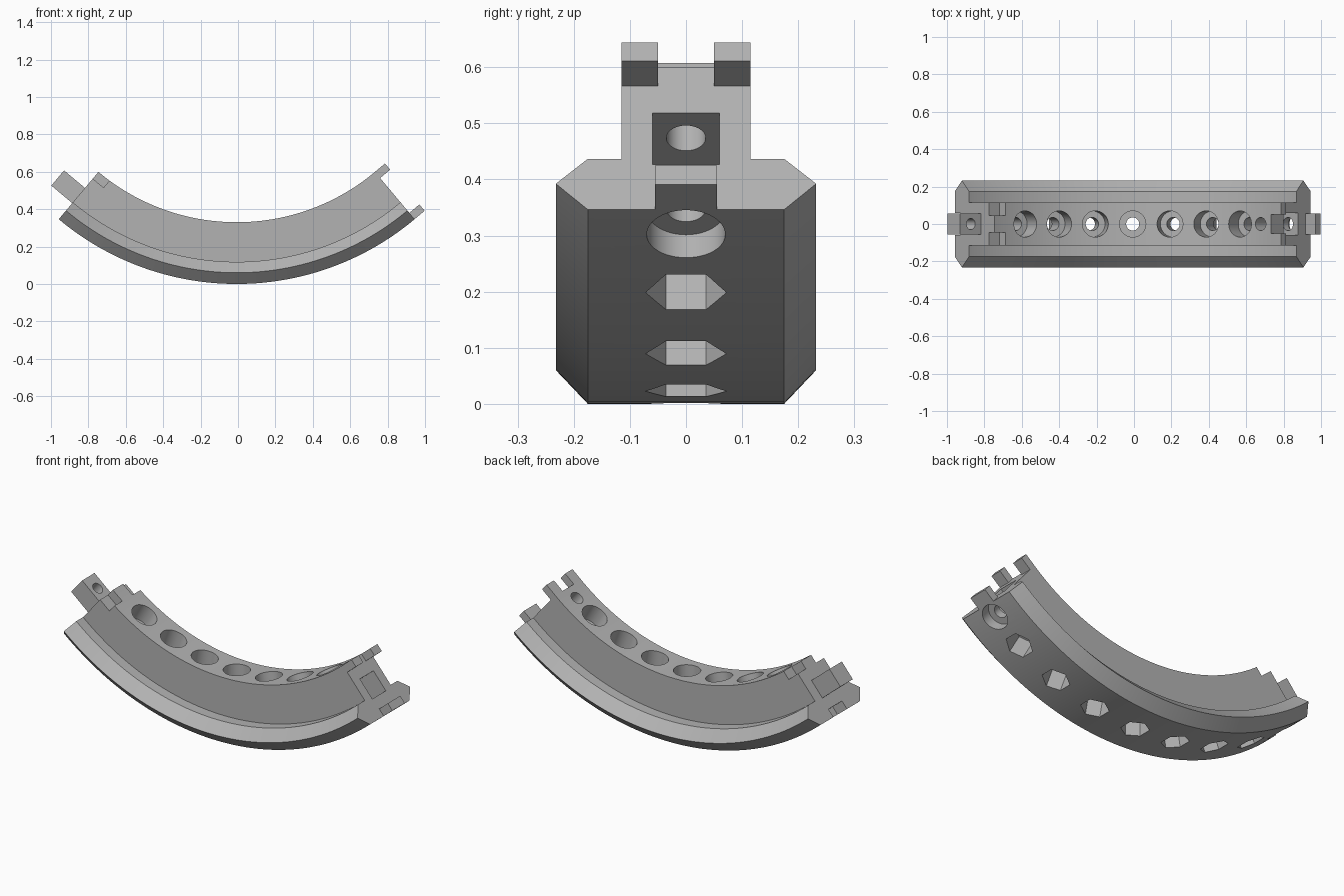
import bpy, bmesh
from math import radians, sin, cos
from mathutils import Matrix, Vector

if "Cube" in bpy.data.objects:
    bpy.data.objects.remove(bpy.data.objects["Cube"])

OUTER, INNER, END = 1.48, 1.15, 40      # arc radii and half angle
CENTRE = Vector((-0.007, 0, OUTER))

grey = bpy.data.materials.new("matte_grey")
grey.use_nodes = True
grey.diffuse_color = (0.45, 0.45, 0.45, 1)
grey.node_tree.nodes["Principled BSDF"].inputs["Base Color"].default_value = (0.45, 0.45, 0.45, 1)


def frame(angle):
    """Local frame on the arc: x along it, z towards the centre."""
    return Matrix.Translation(CENTRE) @ Matrix.Rotation(-radians(angle), 4, 'Y')


def finish(name, bm):
    bmesh.ops.recalc_face_normals(bm, faces=bm.faces)
    mesh = bpy.data.meshes.new(name)
    bm.to_mesh(mesh)
    bm.free()
    mesh.materials.append(grey)
    ob = bpy.data.objects.new(name, mesh)
    bpy.context.collection.objects.link(ob)
    return ob


def block(name, angle, t, y, r):
    """Box given by ranges along the arc, across it and in radius."""
    bm = bmesh.new()
    bmesh.ops.create_cube(bm, size=1)
    size = Vector((t[1] - t[0], y[1] - y[0], r[1] - r[0]))
    mid = Vector((sum(t), sum(y), -sum(r))) / 2
    bm.transform(frame(angle) @ Matrix.Translation(mid) @ Matrix.Diagonal(size).to_4x4())
    return finish(name, bm)


def bore(name, angle, radius, r0, r1, t=0, sides=48):
    """Radial cylinder or prism with a corner pointing across the arc."""
    bm = bmesh.new()
    bmesh.ops.create_cone(bm, cap_ends=True, segments=sides, radius1=radius,
                          radius2=radius, depth=r1 - r0)
    bm.transform(frame(angle) @ Matrix.Translation((t, 0, -(r0 + r1) / 2)))
    return finish(name, bm)


def activate(ob):
    bpy.ops.object.select_all(action='DESELECT')
    bpy.context.view_layer.objects.active = ob
    ob.select_set(True)


def cut(target, cutter):
    cutter.hide_render = True
    mod = target.modifiers.new("cut", 'BOOLEAN')
    mod.operation, mod.solver, mod.object = 'DIFFERENCE', 'EXACT', cutter
    activate(target)
    bpy.ops.object.modifier_apply(modifier=mod.name)
    bpy.data.objects.remove(cutter)


def smooth(ob):
    activate(ob)
    bpy.ops.object.shade_smooth_by_angle(angle=radians(25))


# Curved rail: half profile (width, radius), mirrored and swept along the arc
half = [(0.175, OUTER), (0.232, 1.42), (0.175, 1.362), (0.115, 1.362), (0.115, INNER)]
profile = half + [(-y, r) for y, r in reversed(half)]
bm = bmesh.new()
STEPS = 80
rings = []
for i in range(STEPS + 1):
    a = radians(-END + 2 * END * i / STEPS)
    rings.append([bm.verts.new(CENTRE + Vector((r * sin(a), y, -r * cos(a))))
                  for y, r in profile])
n = len(profile)
for lo, hi in zip(rings, rings[1:]):
    for k in range(n):
        bm.faces.new((lo[k], lo[(k + 1) % n], hi[(k + 1) % n], hi[k]))
bm.faces.new(rings[0])
bm.faces.new(rings[-1])
rail = finish("curved_rail", bm)

# Row of bolt holes: counterbore inside, shank, hexagonal nut recess outside
for angle in range(-30, 31, 10):
    cut(rail, bore("counterbore", angle, 0.07, INNER - 0.1, 1.25))
    cut(rail, bore("shank", angle, 0.035, 1.2, 1.4))
    cut(rail, bore("nut_recess", angle, 0.072, 1.36, OUTER + 0.1, sides=6))

# Socket end: pocket for the peg and a cross screw hole
cut(rail, block("socket", END, (-0.15, 0.05), (-0.06, 0.06), (1.255, 1.375)))
cut(rail, bore("screw", END, 0.035, INNER - 0.1, OUTER + 0.1, t=-0.07))
cut(rail, bore("screw_head", END, 0.07, 1.42, OUTER + 0.1, t=-0.0715))

# Peg end: notches that receive the prongs and the lip
for y in ((0.045, 0.2), (-0.2, -0.045)):
    cut(rail, block("prong_notch", -END, (-0.05, 0.075), y, (INNER - 0.1, 1.197)))
cut(rail, block("lip_notch", -END, (-0.05, 0.075), (-0.06, 0.06), (1.432, OUTER + 0.1)))
smooth(rail)

# Locating peg with its screw hole
peg = block("locating_peg", -END, (-0.146, 0), (-0.055, 0.055), (1.262, 1.368))
cut(peg, bore("peg_hole", -END, 0.03, 1.2, 1.45, t=-0.07))
smooth(peg)

# Lip and pair of prongs on the socket end
block("lower_lip", END, (0, 0.07), (-0.055, 0.055), (1.436, OUTER))
block("left_prong", END, (0, 0.07), (0.05, 0.115), (INNER, 1.193))
block("right_prong", END, (0, 0.07), (-0.115, -0.05), (INNER, 1.193))
